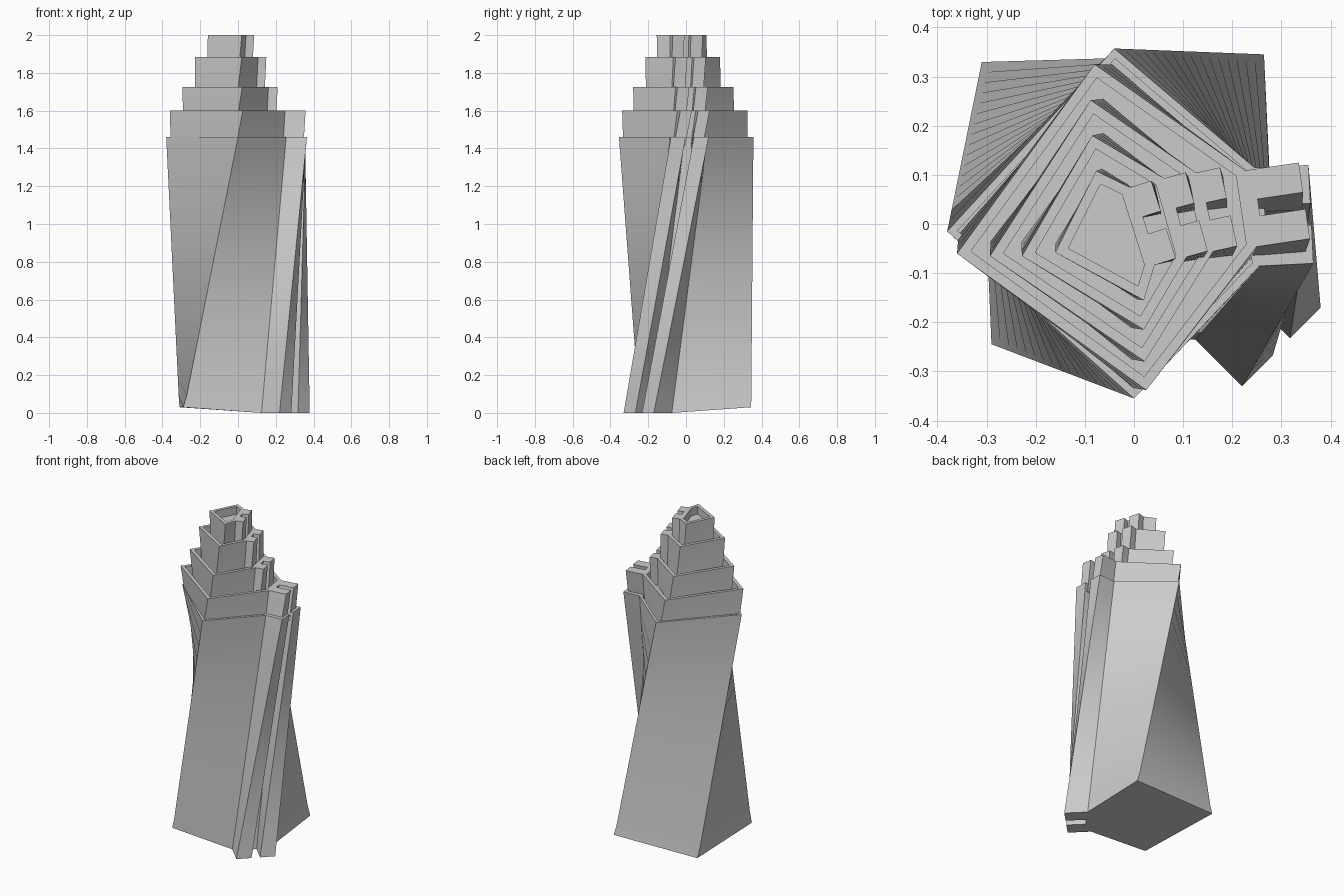
import bpy, bmesh, math
from mathutils import Vector, Matrix

if "Cube" in bpy.data.objects:
    bpy.data.objects.remove(bpy.data.objects["Cube"])

TWIST = math.radians(31)          # twist per unit of height


def profile(a, b, d, p2, p1, length):
    """Three plain corners plus a pair of fins between outer points p2 and p1.
    Returns the clockwise outline and its five-sided core."""
    a, b, d, p2, p1 = map(Vector, (a, b, d, p2, p1))
    along = p1 - p2
    out = Vector((-along.y, along.x)).normalized()
    g2, g1 = p2 + along * 0.39, p2 + along * 0.61
    i2, i1 = p2 - out * length, p1 - out * length
    groove = out * length * 0.85
    outline = [a, b, i2, p2, g2, g2 - groove, g1 - groove, g1, p1, i1, d]
    return outline, [a, b, i2, i1, d]


def inset(poly, dist):
    """Move every side of a clockwise polygon inward by dist."""
    result = []
    for i, p in enumerate(poly):
        e1 = (p - poly[i - 1]).normalized()
        e2 = (poly[(i + 1) % len(poly)] - p).normalized()
        n1, n2 = Vector((e1.y, -e1.x)), Vector((e2.y, -e2.x))
        result.append(p + (n1 + n2) * dist / (1 + n1.dot(n2)))
    return result


def rotated(poly, angle):
    rot = Matrix.Rotation(angle, 2)
    return [rot @ p for p in poly]


def ring(bm, pts, z):
    return [bm.verts.new((p.x, p.y, z)) for p in pts]


def bridge(bm, low, high):
    n = len(low)
    for i in range(n):
        j = (i + 1) % n
        bm.faces.new((low[i], low[j], high[j], high[i]))


def block(name, bottom, top, core, z0, z1, rim, depth, steps, lift=0.0):
    """Ruled wall from bottom to top outline, finished by a parapet and sunken roof."""
    bm = bmesh.new()
    rings = []
    for s in range(steps + 1):
        t = s / steps
        pts = [p.lerp(q, t) for p, q in zip(bottom, top)]
        rings.append(ring(bm, pts, z0 + (z1 - z0) * t))
    for i in (0, 1, 10):          # plain corners of the foot sit a little higher
        rings[0][i].co.z += lift
    for low, high in zip(rings, rings[1:]):
        bridge(bm, low, high)
    # parapet: the fins stay solid, only the core is sunk
    a, b, i2, i1, d = inset(core, rim)
    steps_in = (0, 0.03, 0.36, 0.39, 0.61, 0.64, 0.97, 1)
    inner = [a, b] + [i2.lerp(i1, t) for t in steps_in] + [d]
    lip, floor = ring(bm, inner, z1), ring(bm, inner, z1 - depth)
    bridge(bm, rings[-1], lip)
    bridge(bm, lip, floor)
    bm.faces.new(floor)
    bm.faces.new(rings[0][::-1])
    bmesh.ops.recalc_face_normals(bm, faces=bm.faces)
    me = bpy.data.meshes.new(name)
    bm.to_mesh(me)
    bm.free()
    ob = bpy.data.objects.new(name, me)
    bpy.context.collection.objects.link(ob)
    bpy.ops.object.select_all(action='DESELECT')
    ob.select_set(True)
    bpy.context.view_layer.objects.active = ob
    bpy.ops.object.shade_smooth_by_angle(angle=math.radians(20))
    return ob


# Twisted main shaft: the foot is drawn unturned, then swung back 45 degrees
foot, _ = profile((-.452, .014), (-.057, .431), (-.032, -.378),
                  (.389, .148), (.389, -.078), .135)
head, core = profile((-.38, -.015), (-.04, .357), (0, -.355),
                     (.355, .12), (.365, -.08), .11)
block("tower_shaft", rotated(foot, -math.pi / 4), head, core,
      0, 1.46, .015, .05, 16, lift=.03)

# Stepped upper tiers, each rising out of the sunken roof below
tiers = [
    (1.41, 1.60, ((-.36, -.06), (-.08, .325), (.025, -.338), (.335, .125), (.358, -.03), .11)),
    (1.55, 1.725, ((-.293, -.065), (-.088, .252), (.022, -.28), (.175, .115), (.21, -.045), .05)),
    (1.675, 1.885, ((-.228, -.065), (-.085, .18), (.02, -.215), (.105, .105), (.15, -.055), .045)),
    (1.835, 2.0, ((-.16, -.058), (-.077, .108), (.02, -.155), (.035, .088), (.085, -.07), .045)),
]
for n, (z0, z1, shape) in enumerate(tiers, 1):
    top, core = profile(*shape)
    low = rotated([p * 0.98 for p in top], -TWIST * (z1 - z0))
    block(f"upper_tier_{n}", low, top, core, z0, z1, .02, .05, 3)
